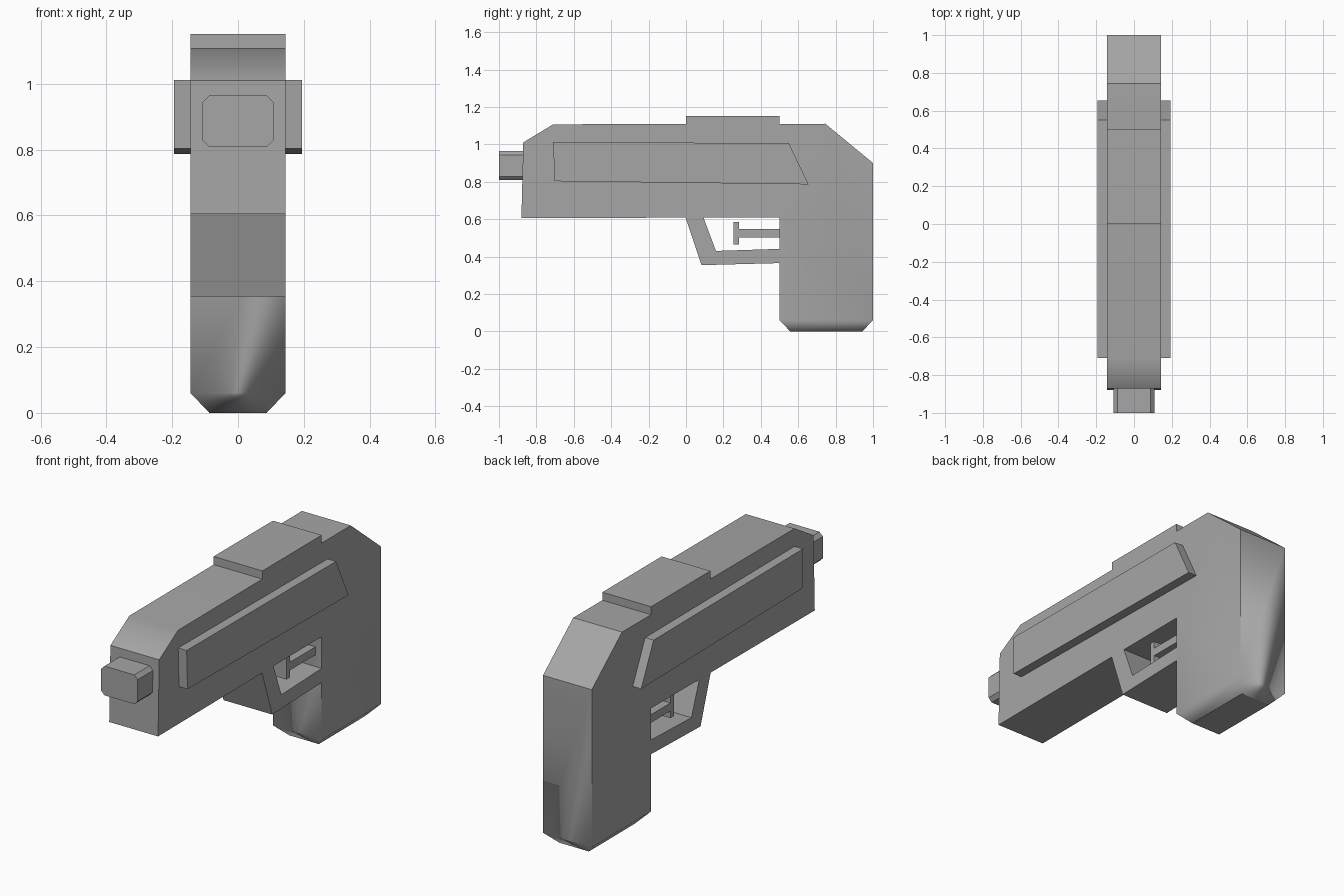
import bpy, bmesh

if "Cube" in bpy.data.objects:
    bpy.data.objects.remove(bpy.data.objects["Cube"])

grey = bpy.data.materials.new("mid grey")
grey.diffuse_color = (0.38, 0.38, 0.38, 1)
grey.use_nodes = True
grey.node_tree.nodes["Principled BSDF"].inputs["Base Color"].default_value = grey.diffuse_color
HALF = 0.144  # half width of the body


def prism(name, pts, a, b, axis="x"):
    """Extrude a profile: (y, z) points along x, or (x, z) points along y."""
    bm = bmesh.new()
    place = (lambda p, t: (t, p[0], p[1])) if axis == "x" else (lambda p, t: (p[0], t, p[1]))
    lo = [bm.verts.new(place(p, a)) for p in pts]
    hi = [bm.verts.new(place(p, b)) for p in pts]
    bm.faces.new(lo)
    bm.faces.new(hi)
    for i in range(len(pts)):
        j = (i + 1) % len(pts)
        bm.faces.new((lo[i], lo[j], hi[j], hi[i]))
    bmesh.ops.recalc_face_normals(bm, faces=bm.faces)
    mesh = bpy.data.meshes.new(name)
    bm.to_mesh(mesh)
    bm.free()
    mesh.materials.append(grey)
    obj = bpy.data.objects.new(name, mesh)
    bpy.context.collection.objects.link(obj)
    return obj


# Body and grip in one profile
body = prism("body_and_grip", [
    (-0.88, 0.605), (-0.87, 1.01), (-0.71, 1.107), (0.745, 1.11), (1, 0.9),
    (1, 0.06), (0.5, 0.06), (0.5, 0.61)], -HALF, HALF)

# Chamfered grip base, with soft edges at the base and the nose slope
bm = bmesh.new()
bm.from_mesh(body.data)
base = min(bm.faces, key=lambda f: f.calc_center_median().z)
bmesh.ops.inset_region(bm, faces=[base], thickness=0.057, use_even_offset=True)
for v in base.verts:
    v.co.z = 0
bmesh.ops.recalc_face_normals(bm, faces=bm.faces)
for f in bm.faces:
    f.smooth = True
for e in bm.edges:
    rim = all(abs(v.co.z - 0.06) < 0.001 for v in e.verts)
    slope = all(abs(v.co.y + 0.71) < 0.001 for v in e.verts)
    corner = sorted(v.co.z for v in e.verts)
    base_corner = corner[0] < 0.001 and corner[1] > 0.05
    e.smooth = rim or slope or base_corner
bm.to_mesh(body.data)
bm.free()
weighted = body.modifiers.new("weighted normals", "WEIGHTED_NORMAL")
weighted.keep_sharp = True

# Raised block on top
prism("top_block", [(0, 1.1), (0, 1.152), (0.5, 1.152), (0.5, 1.1)], -HALF, HALF)

# Side panels, one per side
panel = [(-0.71, 1.012), (0.55, 1.006), (0.655, 0.786), (-0.703, 0.803)]
for side, name in ((1, "right_panel"), (-1, "left_panel")):
    prism(name, panel, side * (HALF - 0.01), side * 0.194)

# Muzzle with chamfered corners
w, lo, hi, c = 0.108, 0.808, 0.964, 0.02
prism("muzzle", [(-w, lo + c), (-w, hi - c), (c - w, hi), (w - c, hi),
                 (w, hi - c), (w, lo + c), (w - c, lo), (c - w, lo)], -1, -0.86, "y")

# Trigger guard
prism("trigger_guard", [(-0.003, 0.61), (0.093, 0.61), (0.16, 0.43), (0.5, 0.441),
                        (0.5, 0.365), (0.083, 0.354)], -HALF, HALF)

# T-shaped trigger
prism("trigger", [(0.255, 0.465), (0.255, 0.585), (0.284, 0.585), (0.284, 0.546),
                  (0.51, 0.546), (0.51, 0.503), (0.284, 0.503), (0.284, 0.465)], -0.107, 0.107)
